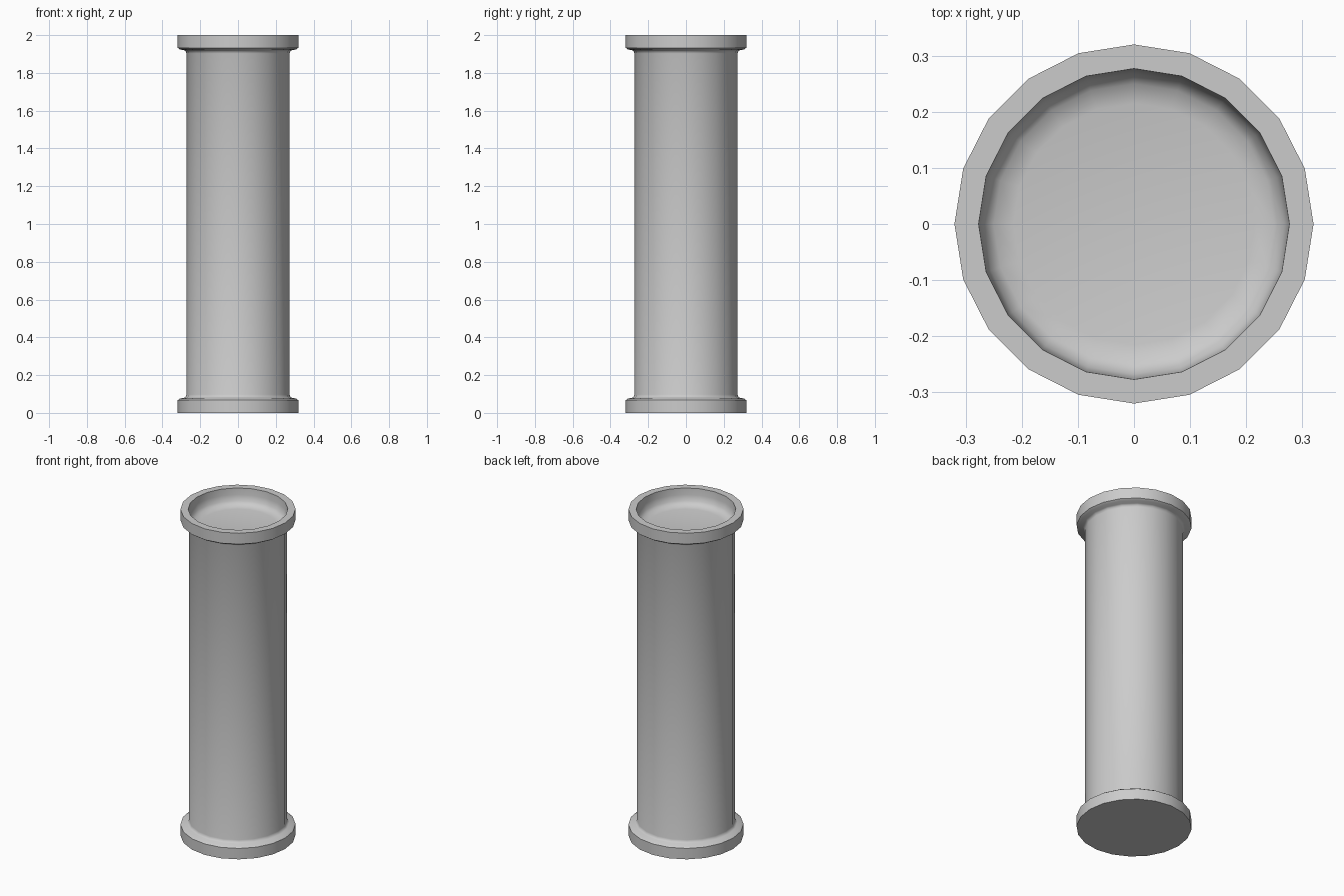
import bpy, bmesh, math

if "Cube" in bpy.data.objects:
    bpy.data.objects.remove(bpy.data.objects["Cube"])

SIDES = 20
HEIGHT = 2.0


def lathe(name, profile):
    """Revolve an (r, z) profile around z; points with r = 0 become poles."""
    bm = bmesh.new()
    rings = []
    for r, z in profile:
        if r == 0:
            rings.append([bm.verts.new((0, 0, z))] * SIDES)
        else:
            angles = [2 * math.pi * i / SIDES for i in range(SIDES)]
            rings.append([bm.verts.new((r * math.cos(a), r * math.sin(a), z)) for a in angles])
    for low, high in zip(rings, rings[1:]):
        for i in range(SIDES):
            j = (i + 1) % SIDES
            corners = [low[i], low[j], high[j], high[i]]
            bm.faces.new(list(dict.fromkeys(corners)))
    bmesh.ops.recalc_face_normals(bm, faces=bm.faces)
    mesh = bpy.data.meshes.new(name)
    bm.to_mesh(mesh)
    bm.free()
    obj = bpy.data.objects.new(name, mesh)
    bpy.context.collection.objects.link(obj)
    bpy.ops.object.select_all(action='DESELECT')
    obj.select_set(True)
    bpy.context.view_layer.objects.active = obj
    bpy.ops.object.shade_smooth_by_angle(angle=math.radians(35))
    return obj


# Flared collar, from its outer end to the shaft
collar = [(0.32, 0.0), (0.32, 0.067), (0.307, 0.076),
          (0.285, 0.08), (0.277, 0.086), (0.273, 0.097)]
top_collar = [(r, HEIGHT - z) for r, z in reversed(collar)]

# Shallow rounded recess in the top, from lip to floor
recess = [(0.277, 2.0), (0.275, 1.96), (0.268, 1.925),
          (0.25, 1.907), (0.215, 1.9), (0, 1.9)]

# Whole column: closed base, collar, shaft, collar and recess
lathe("column", [(0, 0)] + collar + top_collar + recess)
